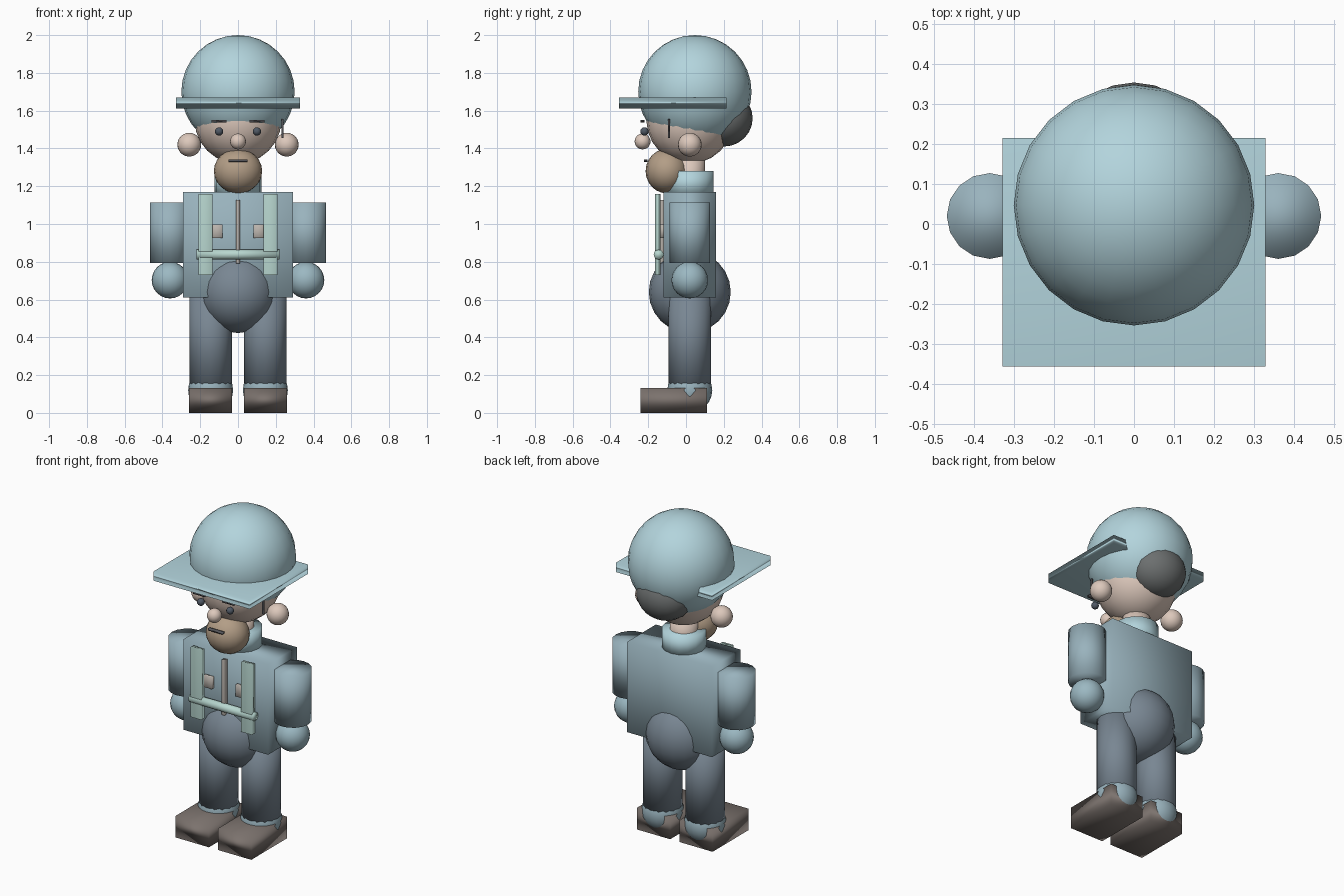
import bpy
import math

if "Cube" in bpy.data.objects:
    bpy.data.objects.remove(bpy.data.objects["Cube"])

COLORS = {
    "hat": (0.45, 0.66, 0.72), "jacket": (0.32, 0.45, 0.51), "glove": (0.33, 0.48, 0.54),
    "trousers": (0.19, 0.24, 0.29), "shoe": (0.20, 0.17, 0.155), "skin": (0.72, 0.58, 0.50),
    "beard": (0.45, 0.34, 0.24), "dark": (0.09, 0.09, 0.10), "eye": (0.08, 0.10, 0.13),
    "hair": (0.15, 0.16, 0.16), "strap": (0.48, 0.68, 0.63), "zip": (0.50, 0.46, 0.42),
}
MATS = {}
for key, rgb in COLORS.items():
    MATS[key] = bpy.data.materials.new(key)
    MATS[key].diffuse_color = (*rgb, 1)


def finish(name, mat):
    ob = bpy.context.object
    ob.name = name
    ob.data.materials.append(MATS[mat])
    bpy.ops.object.shade_smooth()
    return ob


def box(name, mat, x, y, z):
    """Box from (min, max) ranges on each axis."""
    bpy.ops.mesh.primitive_cube_add(size=1, location=[sum(r) / 2 for r in (x, y, z)])
    bpy.context.object.scale = [r[1] - r[0] for r in (x, y, z)]
    return finish(name, mat)


def ball(name, mat, loc, radii, seg=20, rings=12):
    bpy.ops.mesh.primitive_uv_sphere_add(segments=seg, ring_count=rings, radius=1, location=loc)
    bpy.context.object.scale = radii if isinstance(radii, tuple) else (radii,) * 3
    return finish(name, mat)


def tube(name, mat, x, y, z, r, sides=16):
    """Upright cylinder, z is a (min, max) range."""
    bpy.ops.mesh.primitive_cylinder_add(vertices=sides, radius=r, depth=z[1] - z[0],
                                        location=(x, y, sum(z) / 2))
    return finish(name, mat)


def span(c, h):
    return (c - h, c + h)


# Head, hair and hat
ball("head", "skin", (0, 0.02, 1.55), 0.23)
ball("hat_dome", "hat", (0, 0.047, 1.70), 0.30, 24, 16)
box("hat_brim", "hat", (-0.328, 0.328), (-0.355, 0.215), (1.612, 1.67))
ball("back_hair", "hair", (0, 0.20, 1.56), (0.17, 0.153, 0.15))

# Face
ball("nose", "skin", (0, -0.23, 1.437), 0.042)
ball("beard", "beard", (0, -0.10, 1.28), (0.128, 0.114, 0.118))
box("mouth", "dark", span(0, 0.05), (-0.223, -0.205), span(1.335, 0.006))
box("temple_stick", "dark", span(0.235, 0.006), span(-0.09, 0.004), (1.455, 1.555))

# Neck, collar, torso
tube("neck", "skin", 0, 0.02, (1.15, 1.36), 0.08)
tube("collar", "hat", 0, 0.02, (1.15, 1.28), 0.125)
box("torso", "jacket", span(0, 0.29), (-0.12, 0.16), (0.612, 1.17))
ball("hips", "trousers", (0, 0.02, 0.64), 0.217)

# Jacket front: zip and crossing strap
box("zip", "zip", span(0, 0.011), (-0.147, -0.115), (0.79, 1.128))
strap = tube("cross_strap", "strap", 0, -0.145, (-0.22, 0.22), 0.026)
strap.rotation_euler = (0, math.pi / 2, 0)
strap.location.z = 0.838

# Paired parts
for side, s in (("left", -1), ("right", 1)):
    ball(f"eye_{side}", "eye", (s * 0.10, -0.22, 1.49), 0.022, 12, 8)
    box(f"eyebrow_{side}", "dark", span(s * 0.10, 0.04), (-0.24, -0.22), span(1.544, 0.006))
    ball(f"ear_{side}", "skin", (s * 0.258, 0.02, 1.42), 0.063)
    box(f"chest_strap_{side}", "strap", span(s * 0.173, 0.037), (-0.165, -0.135), (0.73, 1.16))
    box(f"chest_tab_{side}", "zip", span(s * 0.11, 0.029), (-0.14, -0.11), (0.925, 0.997))
    tube(f"arm_{side}", "jacket", s * 0.36, 0.02, (0.793, 1.115), 0.107)
    ball(f"hand_{side}", "glove", (s * 0.36, 0.02, 0.703), 0.097)
    tube(f"leg_{side}", "trousers", s * 0.145, 0.02, (0.12, 0.66), 0.113)
    ball(f"trouser_cuff_{side}", "jacket", (s * 0.145, 0.02, 0.12), 0.119)
    box(f"shoe_{side}", "shoe", span(s * 0.145, 0.114), (-0.24, 0.11), (0, 0.133))

for m in bpy.data.materials:
    if m.users and not m.is_grease_pencil:
        m.use_nodes = True
        m.node_tree.nodes["Principled BSDF"].inputs["Base Color"].default_value = m.diffuse_color
